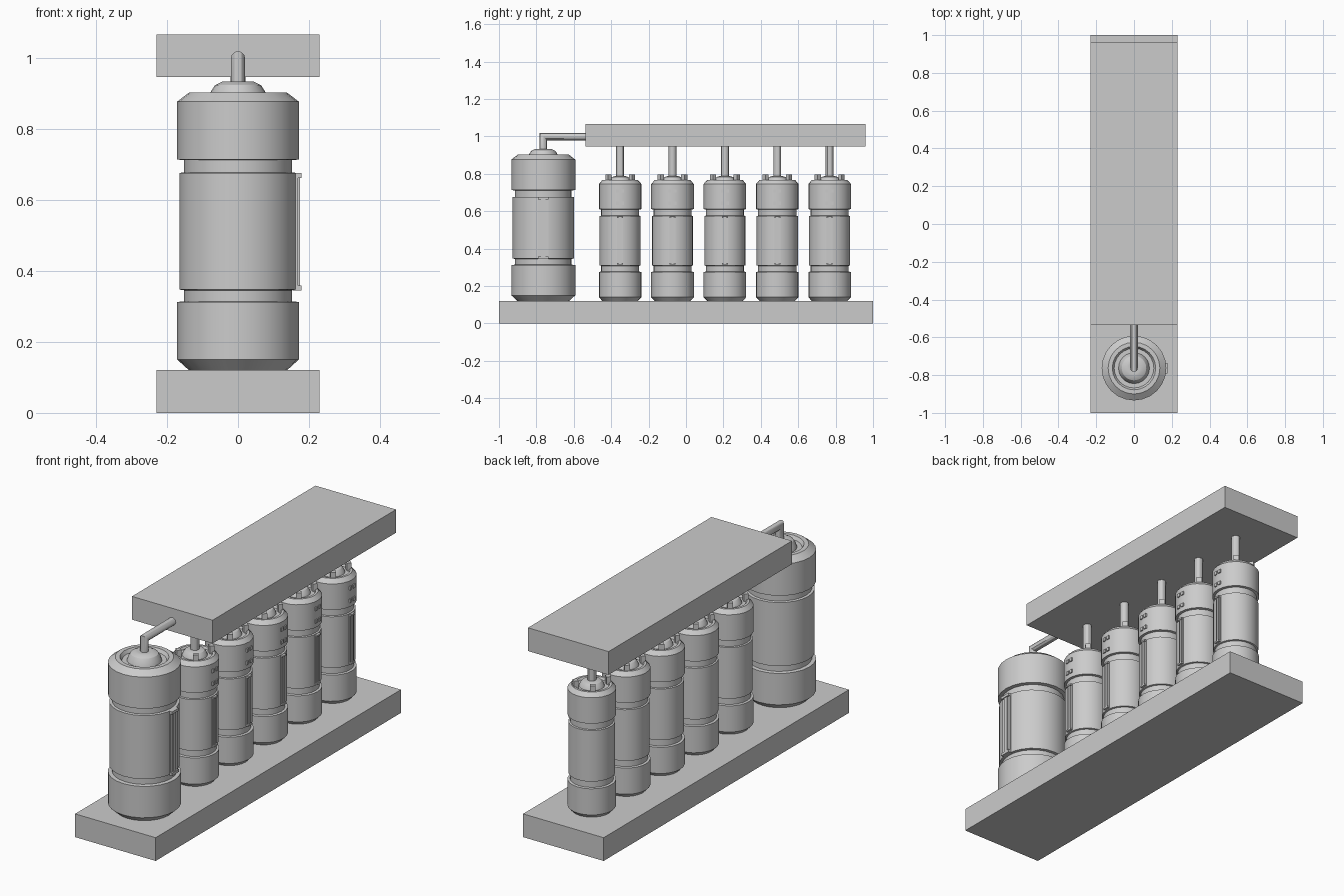
import bpy, bmesh, math
from mathutils import Matrix, Vector

if "Cube" in bpy.data.objects:
    bpy.data.objects.remove(bpy.data.objects["Cube"])


def finish(name, bm, smooth=False):
    bmesh.ops.recalc_face_normals(bm, faces=bm.faces)
    me = bpy.data.meshes.new(name)
    bm.to_mesh(me)
    bm.free()
    ob = bpy.data.objects.new(name, me)
    bpy.context.collection.objects.link(ob)
    if smooth:
        bpy.ops.object.select_all(action='DESELECT')
        ob.select_set(True)
        bpy.context.view_layer.objects.active = ob
        bpy.ops.object.shade_smooth_by_angle(angle=math.radians(30))
    return ob


def add_box(bm, c, s, turn=0):
    m = Matrix.Translation(c) @ Matrix.Rotation(turn, 4, 'Z') @ Matrix.Diagonal((*s, 1))
    bmesh.ops.create_cube(bm, size=1, matrix=m)


def boxes(name, items):
    bm = bmesh.new()
    for it in items:
        add_box(bm, *it)
    return finish(name, bm)


def lathe(name, y, profile, sides=24):
    """Revolve (radius, z) points about the vertical axis at x=0, y."""
    bm = bmesh.new()
    rings = []
    for r, z in profile:
        rings.append([bm.verts.new((r * math.cos(2 * math.pi * i / sides),
                                    y + r * math.sin(2 * math.pi * i / sides), z))
                      for i in range(sides)])
    for a, b in zip(rings, rings[1:]):
        for i in range(sides):
            j = (i + 1) % sides
            bm.faces.new((a[i], a[j], b[j], b[i]))
    bm.faces.new(rings[0])
    bm.faces.new(rings[-1])
    return finish(name, bm, True)


def pipe(name, path, r, sides=12):
    """Sweep a circle along a path in the YZ plane, mitred at corners."""
    bm = bmesh.new()
    pts = [Vector(p) for p in path]
    rings = []
    for k, p in enumerate(pts):
        d0 = (p - pts[k - 1]).normalized() if k else (pts[1] - p).normalized()
        d1 = (pts[k + 1] - p).normalized() if k < len(pts) - 1 else d0
        t = (d0 + d1).normalized()
        up = t.cross(Vector((1, 0, 0))) / max(t.dot(d0), 0.3)
        rings.append([bm.verts.new(p + r * (math.cos(a) * Vector((1, 0, 0)) + math.sin(a) * up))
                      for a in (2 * math.pi * i / sides for i in range(sides))])
    for a, b in zip(rings, rings[1:]):
        for i in range(sides):
            j = (i + 1) % sides
            bm.faces.new((a[i], a[j], b[j], b[i]))
    bm.faces.new(rings[0])
    bm.faces.new(rings[-1])
    return finish(name, bm, True)


def sight_gauge(name, y, x, z0, z1, w):
    """Raised frame with a central strip on the right side of a tank."""
    zc, h = (z0 + z1) / 2, z1 - z0
    e = w * 0.25
    boxes(name, [((x - 0.004, y, zc), (0.016, w, h)),
                 ((x + 0.002, y, zc), (0.014, w * 0.4, h)),
                 ((x + 0.003, y, z0 + e / 2), (0.02, w, e)),
                 ((x + 0.003, y, z1 - e / 2), (0.02, w, e))])


# Base and overhead manifold
boxes("base_plate", [((0, 0, 0.06), (0.46, 2, 0.12))])
boxes("top_plate", [((0, 0.212, 1.005), (0.46, 1.496, 0.12))])

# Large tank
by = -0.763
lathe("large_tank", by, [
    (0.138, 0.12), (0.171, 0.15), (0.171, 0.312), (0.152, 0.314), (0.152, 0.345),
    (0.165, 0.347), (0.165, 0.675), (0.152, 0.677), (0.152, 0.711), (0.171, 0.713),
    (0.171, 0.876), (0.137, 0.902), (0.115, 0.902), (0.105, 0.885), (0.082, 0.885),
    (0.077, 0.903), (0.065, 0.922), (0.045, 0.932), (0.03, 0.932)])
sight_gauge("large_tank_gauge", by, 0.165, 0.345, 0.675, 0.055)
pipe("large_tank_pipe", [(0, by, 0.92), (0, by, 0.998), (0, -0.52, 0.998)], 0.02)

# Five small tanks
for n in range(5):
    y = -0.352 + 0.28 * n
    tag = f"small_tank_{n + 1}"
    lathe(tag, y, [
        (0.095, 0.12), (0.114, 0.14), (0.114, 0.275), (0.102, 0.277), (0.102, 0.308),
        (0.11, 0.31), (0.11, 0.574), (0.102, 0.576), (0.102, 0.609), (0.114, 0.611),
        (0.114, 0.745), (0.096, 0.766), (0.084, 0.766), (0.078, 0.756), (0.06, 0.756),
        (0.055, 0.77), (0.045, 0.782), (0.03, 0.787), (0.02, 0.787)])
    sight_gauge(tag + "_gauge", y, 0.108, 0.315, 0.572, 0.032)
    pipe(tag + "_pipe", [(0, y, 0.77), (0, y, 0.955)], 0.021)
    # Bolts around the cap
    bolts = []
    for deg in (52, 128, 232, 308):
        a = math.radians(deg)
        bolts.append(((0.08 * math.cos(a), y + 0.08 * math.sin(a), 0.774), (0.022, 0.026, 0.042), a))
    boxes(tag + "_bolts", bolts)
    # Small indicator studs on the upper band
    boxes(tag + "_indicators", [((0.112, y + dy, z), (0.012, 0.016, 0.018))
                                for dy in (-0.013, 0.013) for z in (0.643, 0.708)])
